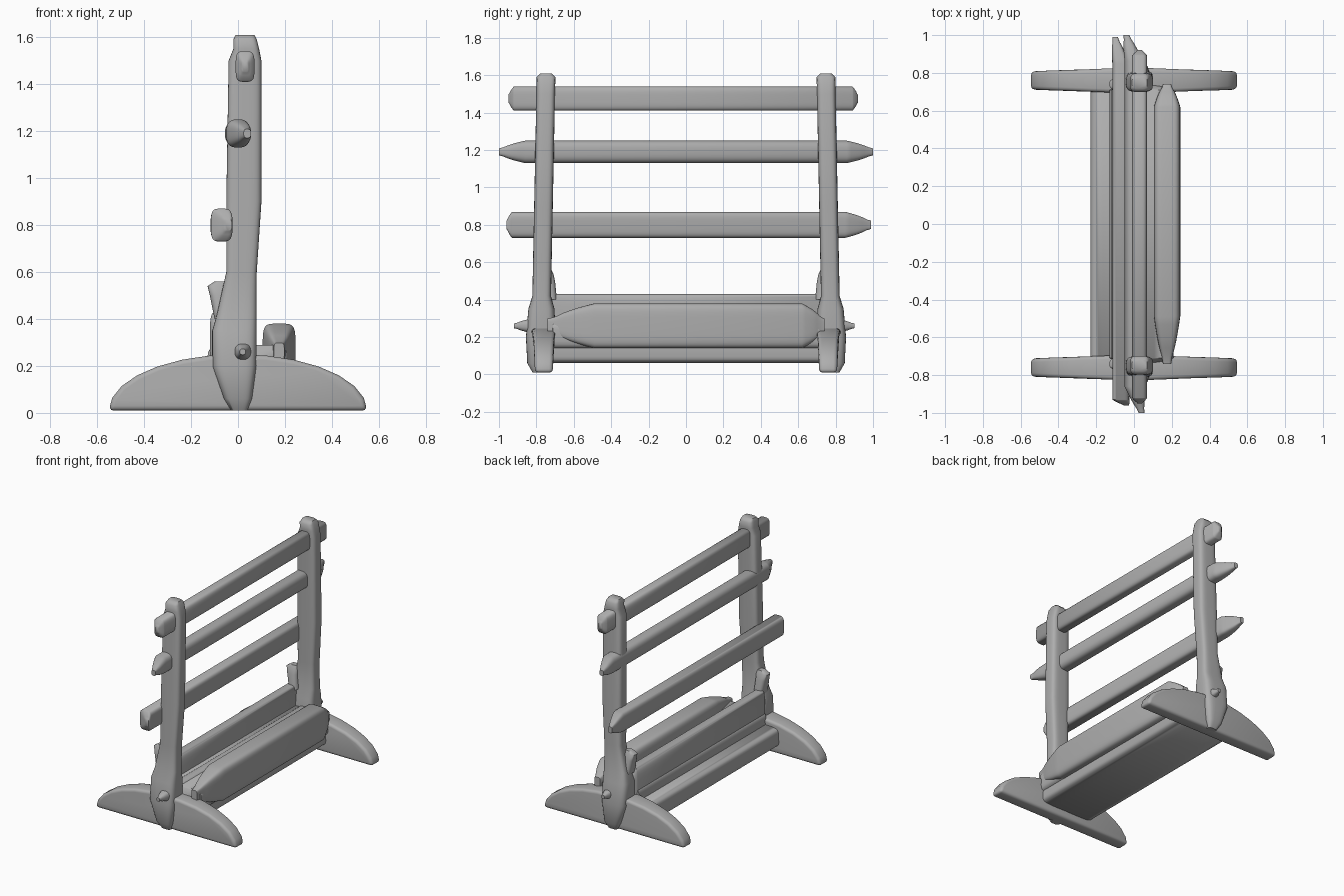
import bpy, bmesh, math

cube = bpy.data.objects.get("Cube")
if cube:
    bpy.data.objects.remove(cube, do_unlink=True)

colour = (0.42, 0.42, 0.42, 1)
grey = bpy.data.materials.new("plain_grey")
grey.use_nodes = True
grey.diffuse_color = colour
grey.node_tree.nodes["Principled BSDF"].inputs["Base Color"].default_value = colour


def skin(name, rings, bevel=None):
    """Joins rings of points into one closed, smooth shaded object."""
    bm = bmesh.new()
    loops = [[bm.verts.new(point) for point in ring] for ring in rings]
    for lower, upper in zip(loops, loops[1:]):
        for i in range(len(lower)):
            bm.faces.new((lower[i - 1], lower[i], upper[i], upper[i - 1]))
    bm.faces.new(loops[0])
    bm.faces.new(loops[-1])
    bmesh.ops.recalc_face_normals(bm, faces=bm.faces)
    mesh = bpy.data.meshes.new(name)
    bm.to_mesh(mesh)
    bm.free()
    mesh.materials.append(grey)
    obj = bpy.data.objects.new(name, mesh)
    bpy.context.collection.objects.link(obj)
    bpy.ops.object.select_all(action='DESELECT')
    bpy.context.view_layer.objects.active = obj
    obj.select_set(True)
    if bevel:
        modifier = obj.modifiers.new("soft_edges", 'BEVEL')
        modifier.width = bevel
        modifier.segments = 3
        modifier.angle_limit = math.radians(40)
        bpy.ops.object.modifier_apply(modifier=modifier.name)
    bpy.ops.object.shade_smooth_by_angle(angle=math.radians(55))


def rounded_box(half_width, half_height, squareness, sides=32):
    """Outline of a box with rounded corners around the origin."""
    outline = []
    for i in range(sides):
        angle = math.tau * (i + 0.5) / sides
        c, s = math.cos(angle), math.sin(angle)
        outline.append((half_width * math.copysign(abs(c) ** squareness, c),
                        half_height * math.copysign(abs(s) ** squareness, s)))
    return outline


def bar(name, x, z, half_width, half_height, front, back,
        front_tip=0.03, back_tip=0.03, bend=0, squareness=0.5):
    """Bar along y; each end narrows over its tip length, the bend moves the tips."""
    steps = 6
    stations = []
    for end, tip, inward in ((front, front_tip, 1), (back, back_tip, -1)):
        rows = []
        for i in range(steps + 1):
            f = i / steps
            size = max(f, 0.1) ** 0.5
            rows.append((end + inward * tip * f, size, inward * bend * (1 - f)))
        stations += rows if inward > 0 else rows[::-1]
    skin(name, [[(x + shift + u * size, y, z + v * size)
                 for u, v in rounded_box(half_width, half_height, squareness)]
                for y, size, shift in stations])


def column(name, stations, centre_y, squareness=0.5):
    """Upright shape from stations of height, left edge, right edge, half depth."""
    rings = []
    for z, left, right, depth in stations:
        outline = rounded_box((right - left) / 2, depth, squareness)
        rings.append([((left + right) / 2 + u, centre_y(z) + v, z) for u, v in outline])
    skin(name, rings)


# Half ellipse outline of a foot, seen from the end
steps = 14
arch = [(-0.55 * math.cos(math.pi * i / steps), 0.01 + 0.24 * math.sin(math.pi * i / steps))
        for i in range(steps + 1)]

for side, label in ((-1, "front"), (1, "back")):
    # Foot, thinner towards its tips
    skin(label + "_foot",
         [[(x, side * 0.76 + k * (0.07 - 0.04 * abs(x)), z) for x, z in arch]
          for k in (-1, 1)], bevel=0.02)

    # Post with a swollen base, leaning slightly inwards
    column(label + "_post", [
        (0.01, -0.03, 0.04, 0.04),
        (0.06, -0.06, 0.06, 0.07),
        (0.2, -0.11, 0.08, 0.08),
        (0.35, -0.11, 0.08, 0.07),
        (0.42, -0.09, 0.08, 0.05),
        (0.6, -0.05, 0.08, 0.05),
        (0.9, -0.05, 0.1, 0.05),
        (1.5, -0.04, 0.1, 0.05),
        (1.55, -0.02, 0.09, 0.05),
        (1.59, -0.02, 0.08, 0.05),
        (1.61, -0.01, 0.07, 0.03)], lambda z: side * (0.78 - 0.02 * z))

    # Hook on the low part of the post
    column(label + "_hook", [
        (0.4, -0.1, -0.03, 0.05),
        (0.5, -0.12, -0.04, 0.04),
        (0.54, -0.13, -0.04, 0.03),
        (0.56, -0.1, -0.05, 0.02)], lambda z: side * 0.74, squareness=0.7)

# Peg that pokes out through both feet
bar("peg", 0.02, 0.26, 0.04, 0.04, -0.92, 0.9, 0.1, 0.1, squareness=0.8)

# Three rails: blunt, pointed, and one resting outside the posts
bar("top_rail", 0.03, 1.475, 0.04, 0.065, -0.95, 0.92)
bar("middle_rail", 0, 1.19, 0.05, 0.06, -1, 1, 0.14, 0.14, bend=0.04, squareness=0.7)
bar("low_rail", -0.07, 0.8, 0.045, 0.07, -0.96, 0.99, back_tip=0.14, bend=0.03)

# Trough between the feet, its lip narrowing towards both ends
bar("trough_base", -0.02, 0.13, 0.21, 0.07, -0.74, 0.74, squareness=0.3)
bar("trough_floor", 0.04, 0.21, 0.17, 0.08, -0.74, 0.74, squareness=0.4)
bar("trough_wall", -0.08, 0.28, 0.04, 0.15, -0.74, 0.74, squareness=0.4)
bar("trough_lip", 0.175, 0.26, 0.07, 0.12, -0.74, 0.74, 0.25, 0.12, squareness=0.4)
